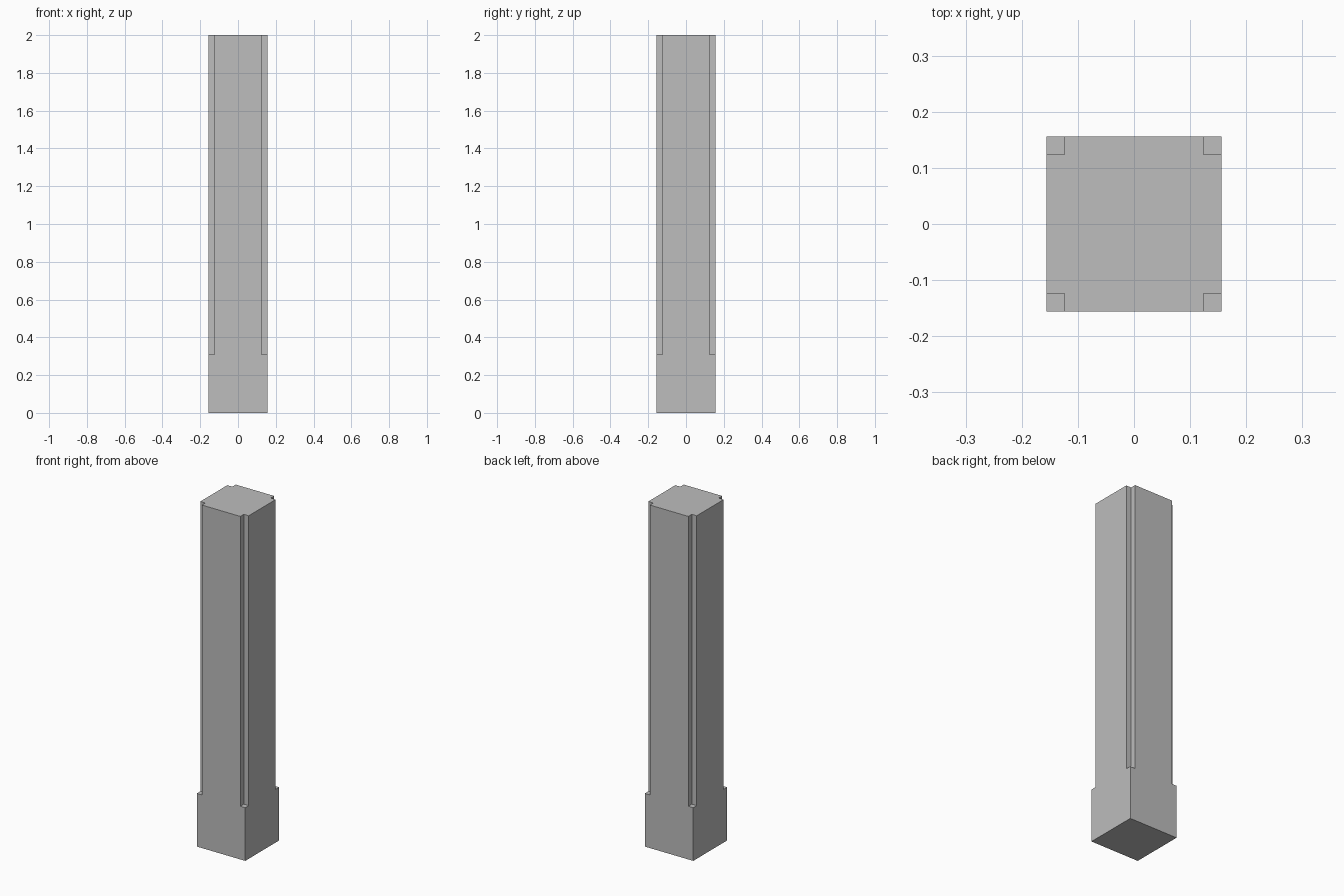
import bpy
import bmesh

cube = bpy.data.objects.get("Cube")
if cube:
    bpy.data.objects.remove(cube, do_unlink=True)

HALF = 0.156      # half width of the pillar
INNER = 0.124     # where the corner notches begin
BASE_TOP = 0.31   # height of the plain base
HEIGHT = 2.0

# Grey stone
stone = bpy.data.materials.new("grey_stone")
stone.use_nodes = True
colour = (0.51, 0.51, 0.51, 1.0)
stone.diffuse_color = colour
stone.node_tree.nodes["Principled BSDF"].inputs["Base Color"].default_value = colour


def extrude_up(bm, faces, height):
    """Extrude a face region straight up and return its new cap."""
    geom = bmesh.ops.extrude_face_region(bm, geom=faces)["geom"]
    verts = [g for g in geom if isinstance(g, bmesh.types.BMVert)]
    bmesh.ops.translate(bm, verts=verts, vec=(0, 0, height))
    return [g for g in geom if isinstance(g, bmesh.types.BMFace)]


bm = bmesh.new()

# Footprint: a 3 x 3 grid with narrow outer cells
bmesh.ops.create_grid(bm, x_segments=3, y_segments=3, size=HALF)
for v in bm.verts:
    for axis in (0, 1):
        if abs(v.co[axis]) < HALF * 0.7:
            v.co[axis] = INNER if v.co[axis] > 0 else -INNER

# Square base
cap = extrude_up(bm, bm.faces[:], BASE_TOP)

# Shaft: everything except the four corner cells
shaft = []
for f in cap:
    c = f.calc_center_median()
    if not (abs(c.x) > INNER and abs(c.y) > INNER):
        shaft.append(f)
extrude_up(bm, shaft, HEIGHT - BASE_TOP)

# Merge the flat areas into clean faces
bmesh.ops.recalc_face_normals(bm, faces=bm.faces[:])
bmesh.ops.dissolve_limit(bm, angle_limit=0.01, verts=bm.verts[:], edges=bm.edges[:])

mesh = bpy.data.meshes.new("notched_pillar")
bm.to_mesh(mesh)
bm.free()
mesh.materials.append(stone)
pillar = bpy.data.objects.new("notched_pillar", mesh)
bpy.context.collection.objects.link(pillar)
